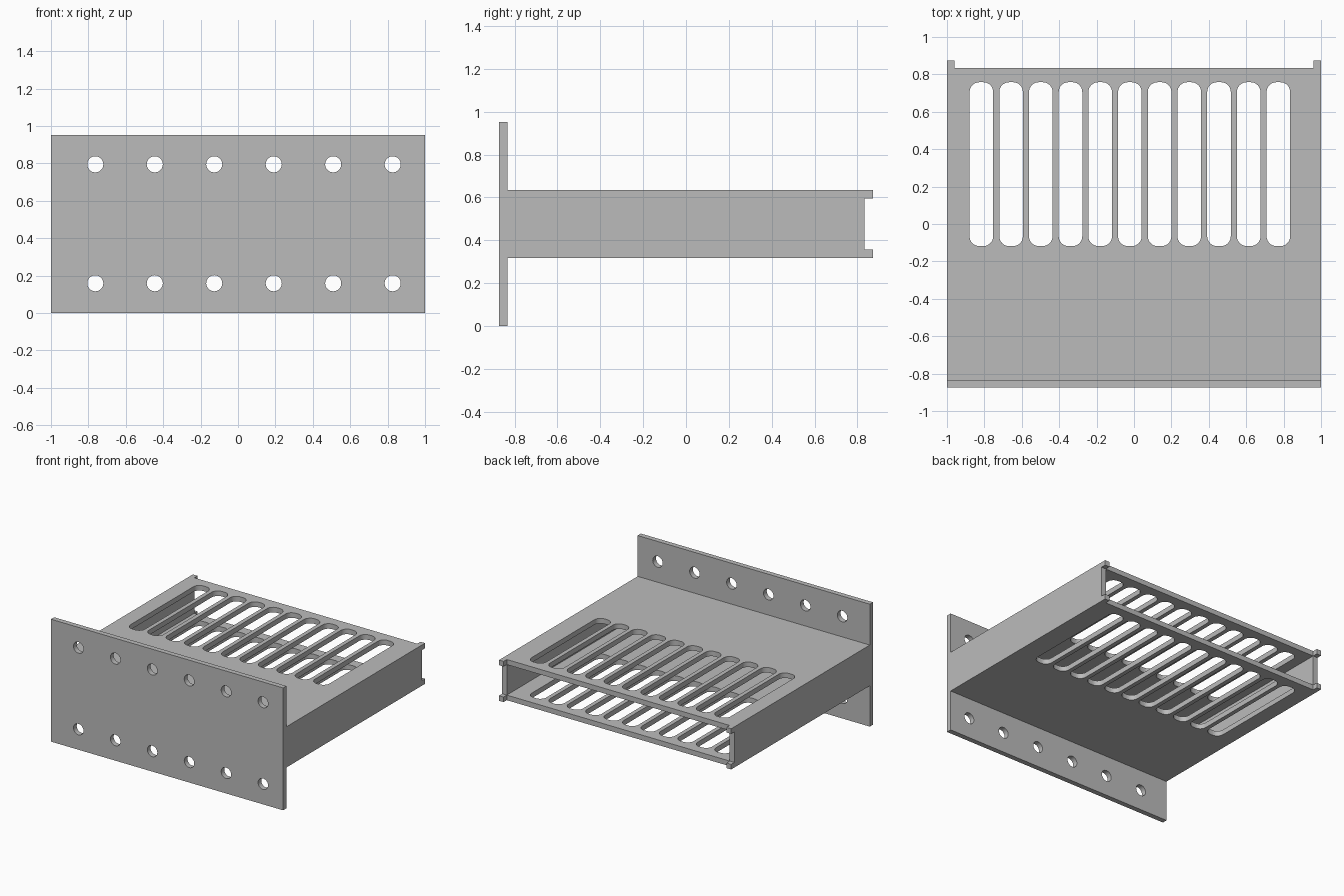
import bpy, bmesh
from math import sin, cos, pi, radians

cube = bpy.data.objects.get("Cube")
if cube:
    bpy.data.objects.remove(cube, do_unlink=True)

# Single painted-metal material
metal = bpy.data.materials.new("grey_metal")
metal.use_nodes = True
GREY = (0.5, 0.5, 0.5, 1)
metal.diffuse_color = GREY
metal.node_tree.nodes["Principled BSDF"].inputs["Base Color"].default_value = GREY

# Main dimensions
T = 0.0397                      # sheet thickness
BACK = 0.873                    # half depth
HEIGHT = 0.953                  # front plate height
LOW, HIGH = 0.318, 0.635        # bottom and top of the tray
REAR = BACK - T                 # rear edge without the tabs


def rect(x0, x1, y0, y1):
    return [(x0, y0), (x1, y0), (x1, y1), (x0, y1)]


def rounded(cx, cy, w, h, r, steps=8):
    """Outline of a rounded rectangle, or a circle when w = h = 2r."""
    points = []
    for corner, (sx, sy) in enumerate([(1, 1), (-1, 1), (-1, -1), (1, -1)]):
        for i in range(steps + 1):
            a = (corner + i / steps) * pi / 2
            p = (cx + sx * (w / 2 - r) + r * cos(a), cy + sy * (h / 2 - r) + r * sin(a))
            if not points or min(abs(p[0] - q[0]) + abs(p[1] - q[1])
                                 for q in (points[0], points[-1])) > 1e-5:
                points.append(p)
    return points


def panel(name, outlines, location, rotation=(0, 0, 0)):
    """Flat sheet: first outline is the border, the others are openings."""
    curve = bpy.data.curves.new(name, "CURVE")
    curve.dimensions = "2D"
    curve.fill_mode = "BOTH"
    curve.extrude = T / 2
    for outline in outlines:
        spline = curve.splines.new("POLY")
        spline.points.add(len(outline) - 1)
        for point, (x, y) in zip(spline.points, outline):
            point.co = (x, y, 0, 1)
        spline.use_cyclic_u = True
    temp = bpy.data.objects.new(name, curve)
    bpy.context.collection.objects.link(temp)
    bpy.context.view_layer.update()
    graph = bpy.context.evaluated_depsgraph_get()
    mesh = bpy.data.meshes.new_from_object(temp.evaluated_get(graph))
    bpy.data.objects.remove(temp, do_unlink=True)
    bpy.data.curves.remove(curve)

    bm = bmesh.new()
    bm.from_mesh(mesh)
    bmesh.ops.remove_doubles(bm, verts=bm.verts, dist=1e-5)
    bmesh.ops.recalc_face_normals(bm, faces=bm.faces)
    bm.to_mesh(mesh)
    bm.free()
    mesh.materials.clear()
    mesh.materials.append(metal)
    obj = bpy.data.objects.new(name, mesh)
    bpy.context.collection.objects.link(obj)
    obj.location = location
    obj.rotation_euler = [radians(a) for a in rotation]
    bpy.ops.object.select_all(action="DESELECT")
    obj.select_set(True)
    bpy.context.view_layer.objects.active = obj
    bpy.ops.object.shade_smooth_by_angle(angle=radians(30))
    return obj


# Front plate with two rows of round holes
holes = [rounded(-0.763 + 0.318 * i, z, 0.086, 0.086, 0.043)
         for i in range(6) for z in (0.159, 0.795)]
panel("front_plate", [rect(-1, 1, 0, HEIGHT)] + holes,
      (0, -BACK + T / 2, 0), (90, 0, 0))

# Slotted top and bottom sheets
slots = [rounded(-0.816 + 0.1588 * i, 0.32, 0.126, 0.876, 0.052) for i in range(11)]
sheet = [rect(-1 + T, 1 - T, -REAR, REAR)] + slots
panel("top_sheet", sheet, (0, 0, HIGH - T / 2))
panel("bottom_sheet", sheet, (0, 0, LOW + T / 2))

# Side walls with rear corner tabs
wall = [(-REAR, LOW), (BACK, LOW), (BACK, LOW + T), (REAR, LOW + T),
        (REAR, HIGH - T), (BACK, HIGH - T), (BACK, HIGH), (-REAR, HIGH)]
for side, x in (("left", 1 - T / 2), ("right", -1 + T / 2)):
    panel(side + "_wall", [wall], (x, 0, 0), (90, 0, 90))
